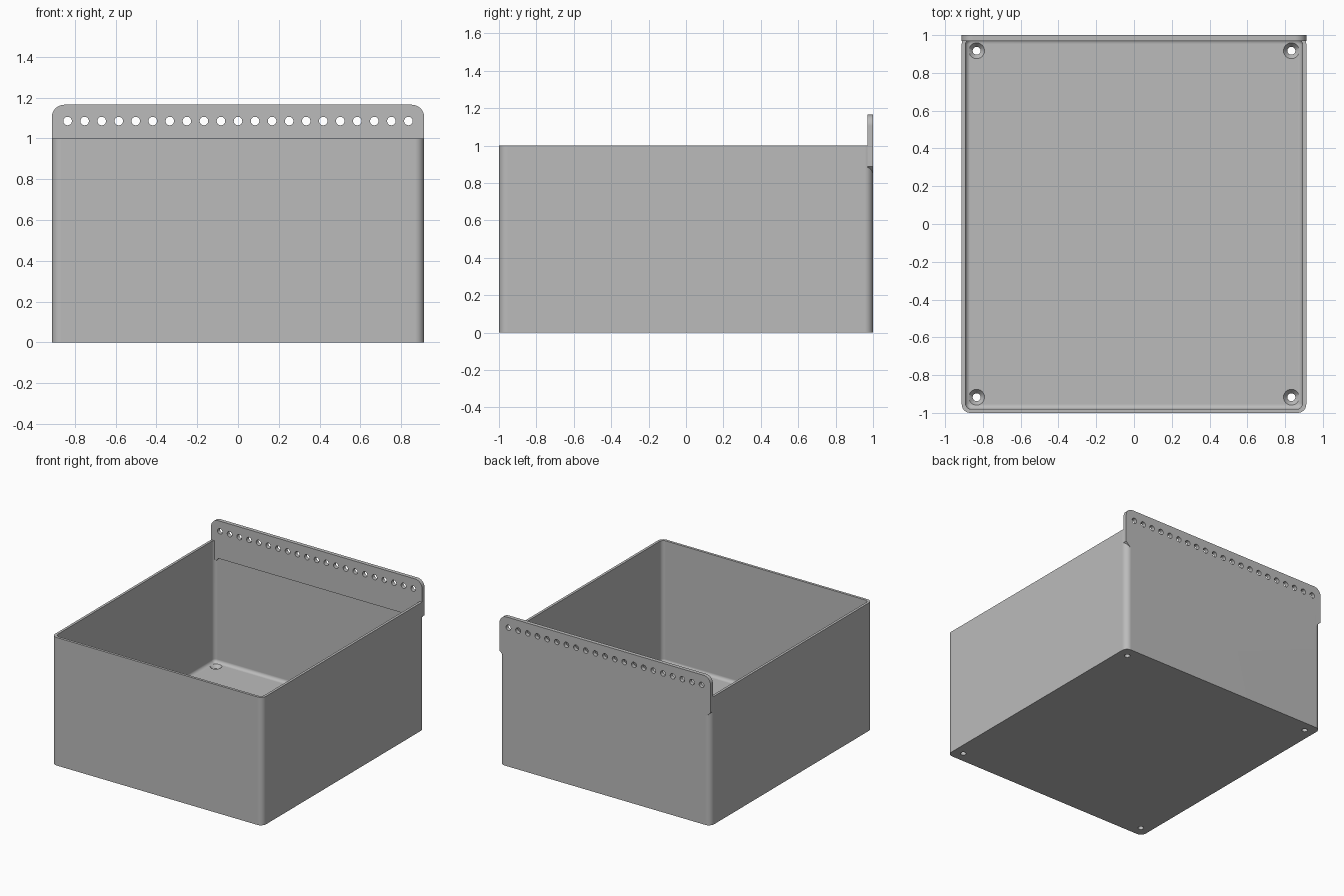
import bpy, bmesh, math
from mathutils import Matrix

cube = bpy.data.objects.get("Cube")
if cube:
    bpy.data.objects.remove(cube, do_unlink=True)

W, D, H = 0.912, 1.0, 1.0        # half width, half depth, height
WALL, FLOOR = 0.02, 0.05
FLANGE_Y, FLANGE_TOP = 0.97, 1.165

grey = bpy.data.materials.new("plain grey")
grey.use_nodes = True
colour = (0.5, 0.5, 0.5, 1)
grey.diffuse_color = colour
grey.node_tree.nodes["Principled BSDF"].inputs["Base Color"].default_value = colour


def finish(bm, name):
    bmesh.ops.recalc_face_normals(bm, faces=bm.faces)
    mesh = bpy.data.meshes.new(name)
    bm.to_mesh(mesh)
    bm.free()
    mesh.materials.append(grey)
    obj = bpy.data.objects.new(name, mesh)
    bpy.context.collection.objects.link(obj)
    return obj


def bevel(bm, edges, radius, segments):
    bmesh.ops.bevel(bm, geom=edges, offset=radius, offset_type='OFFSET',
                    segments=segments, profile=0.5, affect='EDGES')


def rounded_box(name, half_x, half_y, z0, z1, radius, floor_radius=0):
    bm = bmesh.new()
    bmesh.ops.create_cube(bm, size=1)
    bmesh.ops.scale(bm, vec=(2 * half_x, 2 * half_y, z1 - z0), verts=bm.verts)
    bmesh.ops.translate(bm, vec=(0, 0, (z0 + z1) / 2), verts=bm.verts)
    upright = [e for e in bm.edges
               if abs(e.verts[0].co.z - e.verts[1].co.z) > 0.1]
    bevel(bm, upright, radius, 8)
    if floor_radius:
        low = [e for e in bm.edges if all(v.co.z < z0 + 0.001 for v in e.verts)]
        bevel(bm, low, floor_radius, 5)
    return finish(bm, name)


def combine(target, other, operation):
    mod = target.modifiers.new("join", 'BOOLEAN')
    mod.operation, mod.solver, mod.object = operation, 'EXACT', other
    bpy.context.view_layer.objects.active = target
    bpy.ops.object.modifier_apply(modifier=mod.name)
    bpy.data.objects.remove(other, do_unlink=True)


# Open box: outer shell minus the cavity
box = rounded_box("storage_box", W, D, 0, H, 0.045)
cavity = rounded_box("cavity", W - WALL, D - WALL, FLOOR, H + 0.3, 0.03, 0.025)
combine(box, cavity, 'DIFFERENCE')

# Hanging flange profile: rounded top corners, sloped lower corners
R = 0.06
half = [(0.85, 0.87), (0.87, 0.845), (W, 0.887)]
for i in range(9):
    a = math.radians(90 * i / 8)
    half.append((W - R + R * math.cos(a), FLANGE_TOP - R + R * math.sin(a)))
outline = half + [(-x, z) for x, z in reversed(half)]
bm = bmesh.new()
face = bm.faces.new([bm.verts.new((x, FLANGE_Y, z)) for x, z in outline])
ext = bmesh.ops.extrude_face_region(bm, geom=[face])
bmesh.ops.translate(bm, vec=(0, D - FLANGE_Y, 0),
                    verts=[v for v in ext["geom"] if isinstance(v, bmesh.types.BMVert)])
combine(box, finish(bm, "flange"), 'UNION')

# Row of holes through the flange
bm = bmesh.new()
for i in range(21):
    m = Matrix.Translation(((i - 10) * 0.0835, D - 0.015, 1.085)) @ Matrix.Rotation(math.pi / 2, 4, 'X')
    bmesh.ops.create_cone(bm, cap_ends=True, segments=24, radius1=0.021,
                          radius2=0.021, depth=0.2, matrix=m)
combine(box, finish(bm, "flange_holes"), 'DIFFERENCE')

# Countersunk screw holes in the floor corners
for r1, r2, z0, z1 in ((0.021, 0.021, -0.1, 0.2), (0.021, 0.045, 0.024, 0.054)):
    bm = bmesh.new()
    for sx in (-1, 1):
        for sy in (-1, 1):
            m = Matrix.Translation((sx * 0.833, sy * 0.917, (z0 + z1) / 2))
            bmesh.ops.create_cone(bm, cap_ends=True, segments=32, radius1=r1,
                                  radius2=r2, depth=z1 - z0, matrix=m)
    combine(box, finish(bm, "screw_holes"), 'DIFFERENCE')

# Smooth fillets, crisp edges, flat panels
bpy.ops.object.select_all(action='DESELECT')
box.select_set(True)
bpy.context.view_layer.objects.active = box
bpy.ops.object.shade_smooth_by_angle(angle=math.radians(30))
weighted = box.modifiers.new("flat panels", 'WEIGHTED_NORMAL')
weighted.keep_sharp = True
